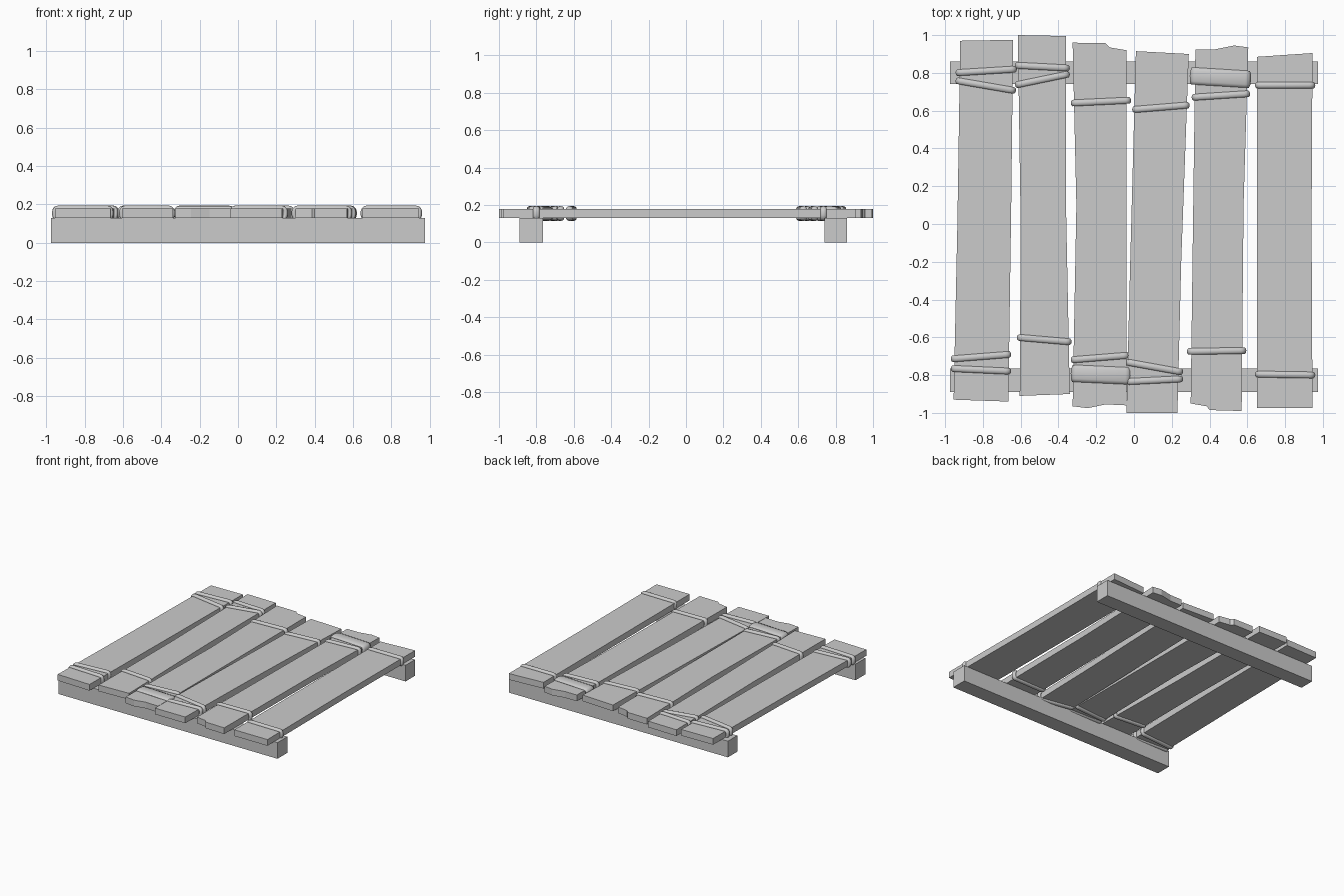
import bpy, bmesh, math
from mathutils import Vector

if "Cube" in bpy.data.objects:
    bpy.data.objects.remove(bpy.data.objects["Cube"], do_unlink=True)

grey = bpy.data.materials.new("plain_grey")
grey.use_nodes = True
COLOUR = (0.6, 0.6, 0.6, 1)
grey.diffuse_color = COLOUR
grey.node_tree.nodes["Principled BSDF"].inputs["Base Color"].default_value = COLOUR


def finish(name, bm):
    bmesh.ops.recalc_face_normals(bm, faces=bm.faces)
    mesh = bpy.data.meshes.new(name)
    bm.to_mesh(mesh)
    bm.free()
    mesh.materials.append(grey)
    obj = bpy.data.objects.new(name, mesh)
    bpy.context.collection.objects.link(obj)
    return obj


def slab(name, outline, z0, z1):
    """Extrude a flat outline upward."""
    bm = bmesh.new()
    face = bm.faces.new([bm.verts.new((x, y, z0)) for x, y in outline])
    up = bmesh.ops.extrude_face_region(bm, geom=[face])["geom"]
    bmesh.ops.translate(bm, vec=(0, 0, z1 - z0),
                        verts=[v for v in up if isinstance(v, bmesh.types.BMVert)])
    return finish(name, bm)


def lashing(name, x0, y0, x1, y1, width, sides=10):
    """Sweep an oval rope section around a rounded rectangle enclosing a plank."""
    centre = Vector(((x0 + x1) / 2, (y0 + y1) / 2, 0.154))
    along = Vector((x1 - x0, y1 - y0, 0))
    half = along.length / 2
    along.normalize()
    across = Vector((-along.y, along.x, 0))
    up = Vector((0, 0, 1))
    thick, corner, tall = 0.013, 0.018, 0.027
    bm = bmesh.new()
    rings = []
    for quarter in range(4):
        sx = 1 if quarter in (0, 3) else -1
        sz = 1 if quarter < 2 else -1
        for step in range(4):
            a = math.pi / 2 * (quarter + step / 3)
            out = along * math.cos(a) + up * math.sin(a)
            base = (centre + along * sx * (half - thick - corner)
                    + up * sz * (tall - corner) + out * corner)
            rings.append([bm.verts.new(base + out * thick * math.cos(t)
                                       + across * width / 2 * math.sin(t))
                          for t in (2 * math.pi * i / sides for i in range(sides))])
    for k, ring in enumerate(rings):
        following = rings[(k + 1) % len(rings)]
        for i in range(sides):
            j = (i + 1) % sides
            bm.faces.new((ring[i], ring[j], following[j], following[i]))
    for f in bm.faces:
        f.smooth = True
    return finish(name, bm)


# Two supporting beams
for name, y0, y1 in (("front_beam", -0.89, -0.765), ("back_beam", 0.74, 0.86)):
    slab(name, [(-0.975, y0), (0.975, y0), (0.975, y1), (-0.975, y1)], 0, 0.13)

# Six rough planks, outlined anticlockwise from the front left corner
planks = [
    [(-0.955, -0.93), (-0.665, -0.94), (-0.65, 0.1), (-0.64, 0.975), (-0.92, 0.97), (-0.935, 0)],
    [(-0.605, -0.91), (-0.34, -0.9), (-0.36, 0.1), (-0.36, 0.995), (-0.615, 1), (-0.6, 0)],
    [(-0.325, -0.965), (-0.245, -0.975), (-0.15, -0.955), (-0.04, -0.96), (-0.04, 0.92),
     (-0.13, 0.935), (-0.15, 0.957), (-0.325, 0.96), (-0.305, 0.1)],
    [(-0.04, -1), (0.23, -1), (0.25, -0.2), (0.29, 0.9), (0.01, 0.915), (-0.02, -0.2)],
    [(0.3, -0.95), (0.385, -0.965), (0.4, -0.985), (0.57, -0.99), (0.58, 0.1), (0.605, 0.935),
     (0.53, 0.945), (0.43, 0.925), (0.325, 0.925), (0.315, 0.2)],
    [(0.65, -0.975), (0.945, -0.975), (0.94, 0), (0.945, 0.905), (0.65, 0.885)],
]
for n, outline in enumerate(planks, 1):
    slab(f"plank_{n}", outline, 0.129, 0.179)

# Rope lashings: left end, right end, width
ROPE, BAND = 0.036, 0.095
ropes = [
    (-0.945, 0.8, -0.62, 0.82, ROPE), (-0.945, 0.76, -0.625, 0.705, ROPE),
    (-0.63, 0.84, -0.34, 0.825, ROPE), (-0.63, 0.735, -0.34, 0.795, ROPE),
    (-0.335, 0.64, -0.015, 0.655, ROPE), (-0.01, 0.605, 0.295, 0.63, ROPE),
    (0.295, 0.785, 0.62, 0.765, BAND), (0.305, 0.67, 0.615, 0.69, ROPE),
    (0.64, 0.735, 0.96, 0.735, ROPE),
    (-0.97, -0.715, -0.65, -0.69, ROPE), (-0.97, -0.765, -0.65, -0.78, ROPE),
    (-0.62, -0.6, -0.33, -0.625, ROPE), (-0.335, -0.72, -0.025, -0.695, ROPE),
    (-0.335, -0.79, -0.015, -0.805, BAND),
    (-0.045, -0.73, 0.26, -0.785, ROPE), (-0.045, -0.835, 0.26, -0.82, ROPE),
    (0.28, -0.675, 0.595, -0.67, ROPE), (0.64, -0.795, 0.96, -0.8, ROPE),
]
for n, rope in enumerate(ropes, 1):
    lashing(f"rope_lashing_{n}", *rope)
